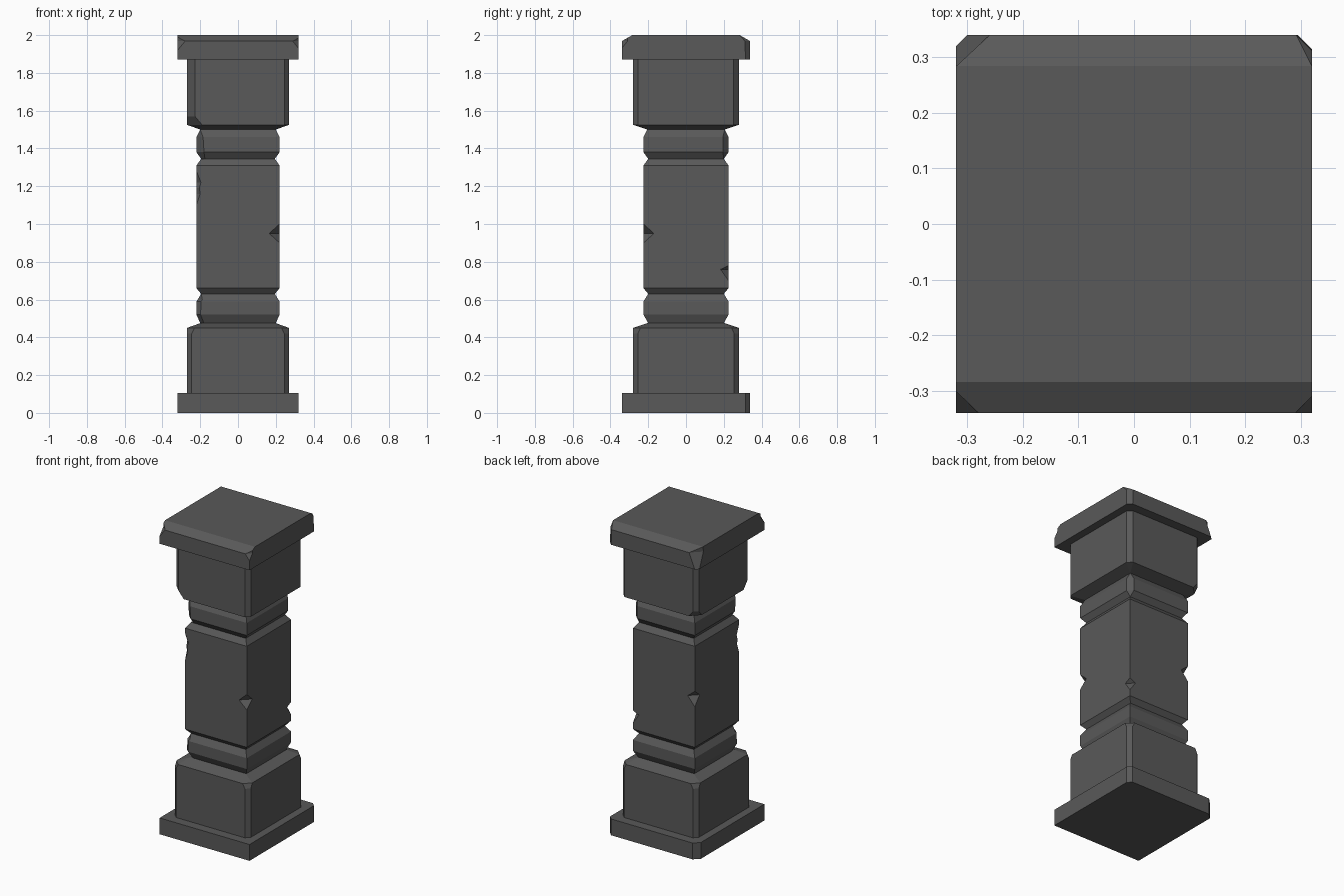
import bpy, bmesh

if "Cube" in bpy.data.objects:
    bpy.data.objects.remove(bpy.data.objects["Cube"])

stone = bpy.data.materials.new("dark grey stone")
stone.use_nodes = True
grey = (0.1, 0.1, 0.1, 1)
stone.diffuse_color = grey
stone.node_tree.nodes["Principled BSDF"].inputs["Base Color"].default_value = grey

# Corner order used for the chips
FL, FR, BR, BL = (-1, -1), (1, -1), (1, 1), (-1, 1)


def interp(rows, z):
    """Linear lookup in rows of (z, values...), clamped at both ends."""
    if z <= rows[0][0]:
        return rows[0][1:]
    for a, b in zip(rows, rows[1:]):
        if z <= b[0]:
            t = (z - a[0]) / (b[0] - a[0])
            return tuple(p + (q - p) * t for p, q in zip(a[1:], b[1:]))
    return rows[-1][1:]


def loft(name, profile, chips=None):
    """Rectangular column of (z, half x, half y) rows; chips maps a corner to (z, cut) rows."""
    chips = chips or {}
    levels = sorted({r[0] for r in profile} | {r[0] for c in chips.values() for r in c})
    bm = bmesh.new()
    rings = []
    for z in levels:
        hx, hy = interp(profile, z)
        ring = []
        for corner in (FL, FR, BR, BL):
            sx, sy = corner
            cut = interp(chips[corner], z)[0] if corner in chips else 0
            pair = [(sx * hx, sy * (hy - cut), z), (sx * (hx - cut), sy * hy, z)]
            ring += pair if sx * sy > 0 else pair[::-1]
        rings.append([bm.verts.new(p) for p in ring])
    for low, high in zip(rings, rings[1:]):
        for i in range(8):
            j = (i + 1) % 8
            bm.faces.new((low[i], low[j], high[j], high[i]))
    bm.faces.new(rings[0][::-1])
    bm.faces.new(rings[-1])
    bmesh.ops.remove_doubles(bm, verts=bm.verts, dist=0.0005)
    bmesh.ops.dissolve_limit(bm, angle_limit=0.01, verts=bm.verts, edges=bm.edges)
    bmesh.ops.recalc_face_normals(bm, faces=bm.faces)
    mesh = bpy.data.meshes.new(name)
    bm.to_mesh(mesh)
    bm.free()
    mesh.materials.append(stone)
    obj = bpy.data.objects.new(name, mesh)
    bpy.context.collection.objects.link(obj)


# Foot slab with worn back corners
loft("plinth", [(0, .32, .34), (.105, .32, .34)],
     {BR: [(0, .025)], BL: [(0, .035)]})

# Lower block with bevelled corners and a sloped shoulder
worn = [(.105, .025), (.42, .025), (.45, .04), (.475, 0)]
loft("base_block", [(.105, .27, .28), (.45, .27, .28), (.475, .2, .205)],
     {c: worn for c in (FL, FR, BR, BL)})

# Two collars around the shaft
loft("lower_ring", [(.475, .2, .2), (.52, .22, .225), (.59, .22, .225), (.63, .195, .2)],
     {FL: [(.475, .02), (.6, .025), (.63, 0)]})
loft("upper_ring", [(1.345, .195, .2), (1.38, .22, .225), (1.46, .22, .225), (1.5, .2, .205)],
     {FL: [(1.345, .02), (1.38, .04), (1.46, .035), (1.5, 0)],
      BR: [(1.345, 0), (1.38, .03), (1.46, .03), (1.5, 0)]})

# Shaft with tapered ends and notched corners
loft("shaft", [(.63, .195, .2), (.66, .22, .225), (1.31, .22, .225), (1.345, .195, .2)],
     {FL: [(1.1, 0), (1.16, .02), (1.19, .015), (1.22, .024), (1.28, 0)],
      FR: [(.9, 0), (.95, .055), (1, 0)],
      BR: [(.7, 0), (.76, .042), (.78, 0)],
      BL: [(.92, 0), (.98, .05), (1.02, 0)]})

# Upper block, mirroring the lower one
loft("top_block", [(1.5, .2, .205), (1.525, .27, .28), (1.87, .27, .28)],
     {FL: [(1.5, 0), (1.525, .08), (1.57, .042)],
      FR: [(1.5, 0), (1.525, .025)],
      BR: [(1.5, 0), (1.525, .028)],
      BL: [(1.5, 0), (1.525, .055), (1.56, .025)]})

# Cap slab, sloped at front and back, chipped at the corners
loft("cap", [(1.87, .32, .34), (1.968, .32, .34), (2, .32, .284)],
     {FL: [(1.92, 0), (1.968, .04), (1.99, 0)],
      FR: [(1.93, 0), (1.968, .03), (1.985, 0)],
      BR: [(1.87, .025), (1.968, .028), (2, 0)],
      BL: [(1.87, .02), (1.968, .06), (2, 0)]})
